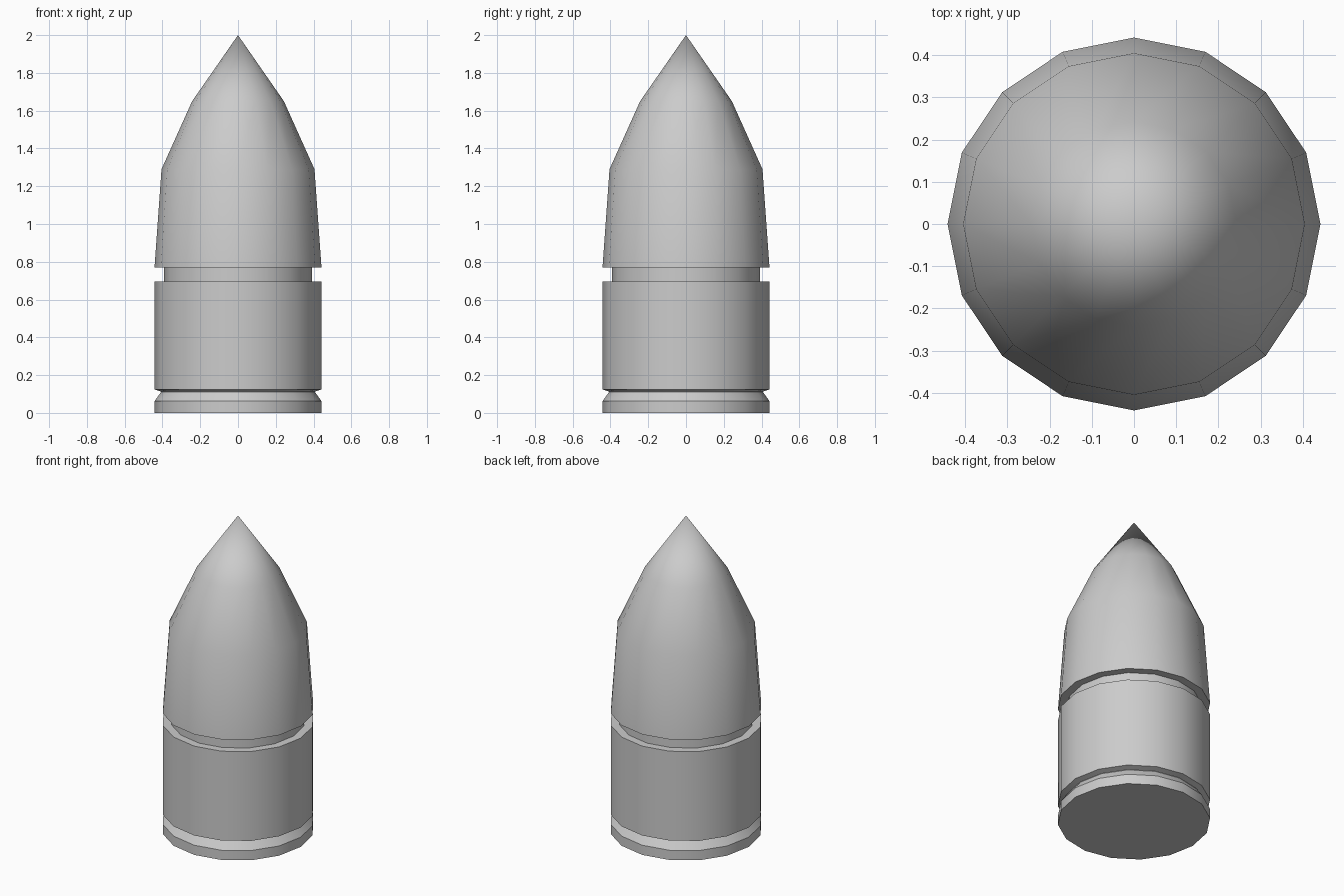
import bpy, bmesh, math

if "Cube" in bpy.data.objects:
    bpy.data.objects.remove(bpy.data.objects["Cube"])

SIDES = 16


def lathe(name, profile, cap_start=False):
    """Revolve (radius, z) points around z; a zero radius closes to a tip."""
    bm = bmesh.new()
    rings = []
    for r, z in profile:
        if r == 0:
            rings.append([bm.verts.new((0, 0, z))] * SIDES)
        else:
            rings.append([bm.verts.new((r * math.cos(math.tau * i / SIDES),
                                        r * math.sin(math.tau * i / SIDES), z))
                          for i in range(SIDES)])
    for low, high in zip(rings, rings[1:]):
        for i in range(SIDES):
            j = (i + 1) % SIDES
            corners = [low[i], low[j], high[j], high[i]]
            bm.faces.new(list(dict.fromkeys(corners)))
    if cap_start:
        bm.faces.new(rings[0][::-1])
    mesh = bpy.data.meshes.new(name)
    bm.to_mesh(mesh)
    bm.free()
    obj = bpy.data.objects.new(name, mesh)
    bpy.context.collection.objects.link(obj)
    bpy.ops.object.select_all(action='DESELECT')
    obj.select_set(True)
    bpy.context.view_layer.objects.active = obj
    bpy.ops.object.shade_smooth_by_angle(angle=math.radians(30))
    return obj


# Casing: base rim, extractor groove, straight wall and top ledge
lathe("casing", [(0.442, 0), (0.442, 0.062), (0.407, 0.111), (0.407, 0.113),
                 (0.442, 0.124), (0.442, 0.695), (0.392, 0.695)], cap_start=True)

# Bullet: recessed neck, underside ledge and pointed nose
lathe("bullet", [(0.392, 0.695), (0.392, 0.77), (0.442, 0.77),
                 (0.405, 1.29), (0.243, 1.65), (0, 2.0)])
